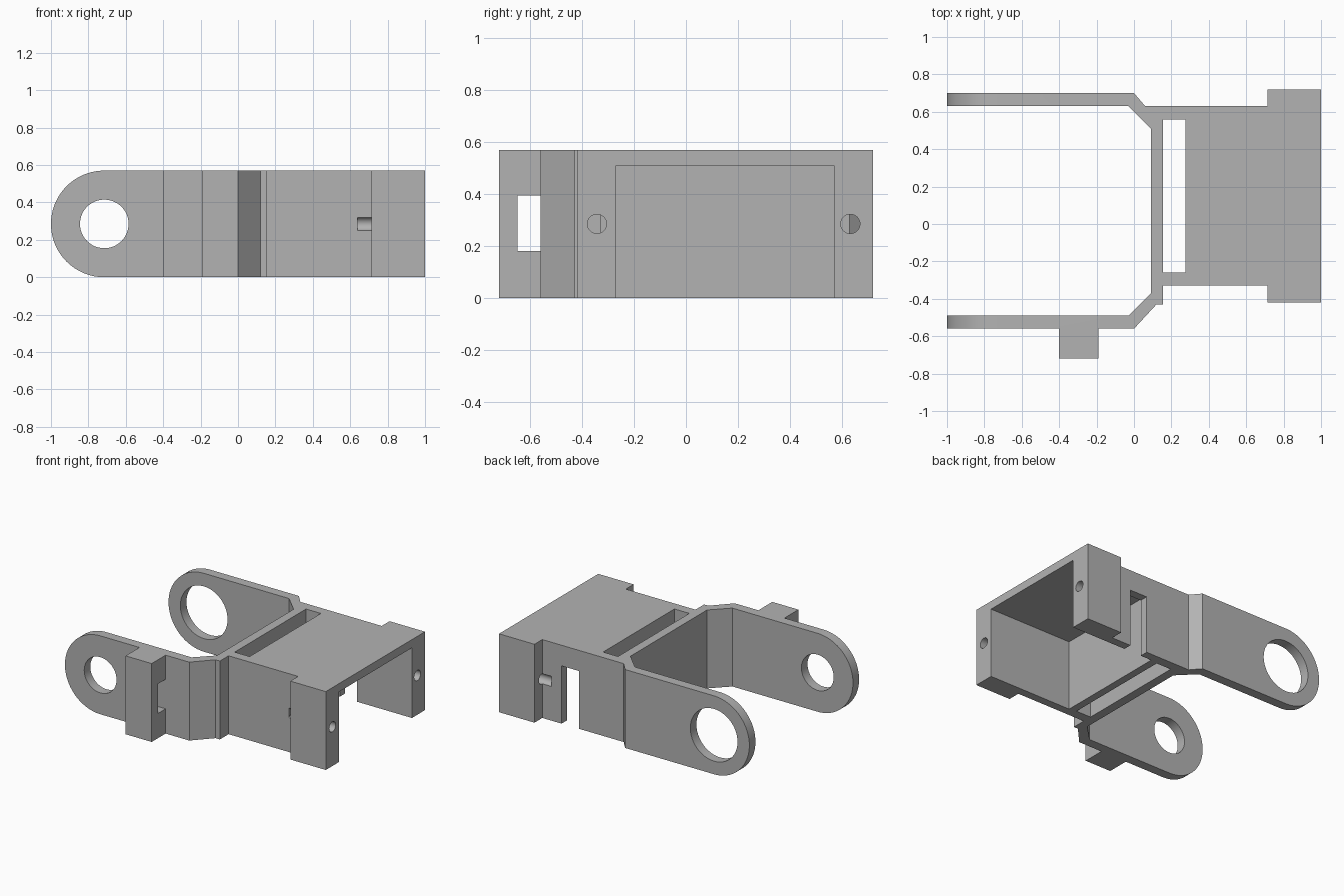
import bpy, bmesh, math
from mathutils import Vector

cube = bpy.data.objects.get("Cube")
if cube:
    bpy.data.objects.remove(cube, do_unlink=True)

H = 0.57           # overall height
MID = H / 2        # height of all the bores
PIVOT_X = -0.715   # centre of the rounded arm ends

grey = bpy.data.materials.new("plain grey")
grey.use_nodes = True
colour = (0.45, 0.45, 0.45, 1)
grey.diffuse_color = colour
grey.node_tree.nodes["Principled BSDF"].inputs["Base Color"].default_value = colour


def prism(name, points, direction):
    """Extrude a closed 3D outline along a direction."""
    bm = bmesh.new()
    face = bm.faces.new([bm.verts.new(p) for p in points])
    new = bmesh.ops.extrude_face_region(bm, geom=[face])["geom"]
    bmesh.ops.translate(bm, vec=Vector(direction),
                        verts=[g for g in new if isinstance(g, bmesh.types.BMVert)])
    bmesh.ops.recalc_face_normals(bm, faces=bm.faces[:])
    mesh = bpy.data.meshes.new(name)
    bm.to_mesh(mesh)
    bm.free()
    mesh.materials.append(grey)
    obj = bpy.data.objects.new(name, mesh)
    bpy.context.collection.objects.link(obj)
    return obj


def box(name, x, y, z):
    pts = [(x[0], y[0], z[0]), (x[1], y[0], z[0]), (x[1], y[1], z[0]), (x[0], y[1], z[0])]
    return prism(name, pts, (0, 0, z[1] - z[0]))


def bore(name, start, radius, direction, sides=48):
    """Cylinder running along x or y."""
    pts = []
    for i in range(sides):
        a = 2 * math.pi * i / sides
        u, v = radius * math.cos(a), radius * math.sin(a)
        off = (0, u, v) if direction[0] else (u, 0, v)
        pts.append(Vector(start) + Vector(off))
    return prism(name, pts, direction)


def combine(target, tool, operation):
    tool.hide_render = True
    mod = target.modifiers.new(tool.name, "BOOLEAN")
    mod.operation, mod.solver, mod.object = operation, "EXACT", tool
    bpy.ops.object.select_all(action="DESELECT")
    bpy.context.view_layer.objects.active = target
    target.select_set(True)
    bpy.ops.object.modifier_apply(modifier=mod.name)
    bpy.data.objects.remove(tool, do_unlink=True)


# Plan outline: arms, lug, bends, body and end flanges
plan = [(-1, -0.56), (-0.4, -0.56), (-0.4, -0.72), (-0.19, -0.72), (-0.19, -0.56),
        (0, -0.56), (0.12, -0.43), (0.155, -0.43), (0.155, -0.33), (0.715, -0.33),
        (0.715, -0.42), (1, -0.42), (1, 0.72), (0.715, 0.72), (0.715, 0.63),
        (0.06, 0.63), (0, 0.70), (-1, 0.70), (-1, 0.63), (-0.03, 0.63),
        (0.09, 0.51), (0.09, -0.37), (-0.03, -0.49), (-1, -0.49)]
bracket = prism("clevis_bracket", [(x, y, 0) for x, y in plan], (0, 0, H))

# Round the arm ends with a side silhouette
steps = 48
arc = [math.pi * (0.5 + i / steps) for i in range(steps + 1)]
side = [(PIVOT_X + MID * math.cos(a), -1, MID + MID * math.sin(a)) for a in arc]
side += [(1.2, -1, 0), (1.2, -1, H)]
combine(bracket, prism("side_silhouette", side, (0, 2, 0)), "INTERSECT")

# Openings: body cavity, cross slot, back wall notch, lug window
cutters = [
    box("cavity", (0.33, 1.2), (-0.27, 0.57), (-0.2, 0.51)),
    box("cross_slot", (0.155, 0.275), (-0.26, 0.56), (-0.2, 0.8)),
    box("back_notch", (0.42, 0.56), (0.5, 0.7), (-0.2, 0.42)),
    box("lug_window", (-0.5, -0.1), (-0.65, -0.56), (0.18, 0.395)),
    # Pivot holes, the back one larger
    bore("front_pivot_hole", (PIVOT_X, -0.62, MID), 0.13, (0, 0.2, 0)),
    bore("back_pivot_hole", (PIVOT_X, 0.58, MID), 0.19, (0, 0.2, 0)),
]
# Screw holes through the flanges, running a little way into the walls
for label, y in (("front", -0.343), ("back", 0.633)):
    cutters.append(bore(label + "_screw_hole", (0.64, y, MID), 0.037, (0.5, 0, 0), 32))
for cutter in cutters:
    combine(bracket, cutter, "DIFFERENCE")

bpy.ops.object.select_all(action="DESELECT")
bracket.select_set(True)
bpy.context.view_layer.objects.active = bracket
bpy.ops.object.shade_smooth_by_angle(angle=math.radians(25))
